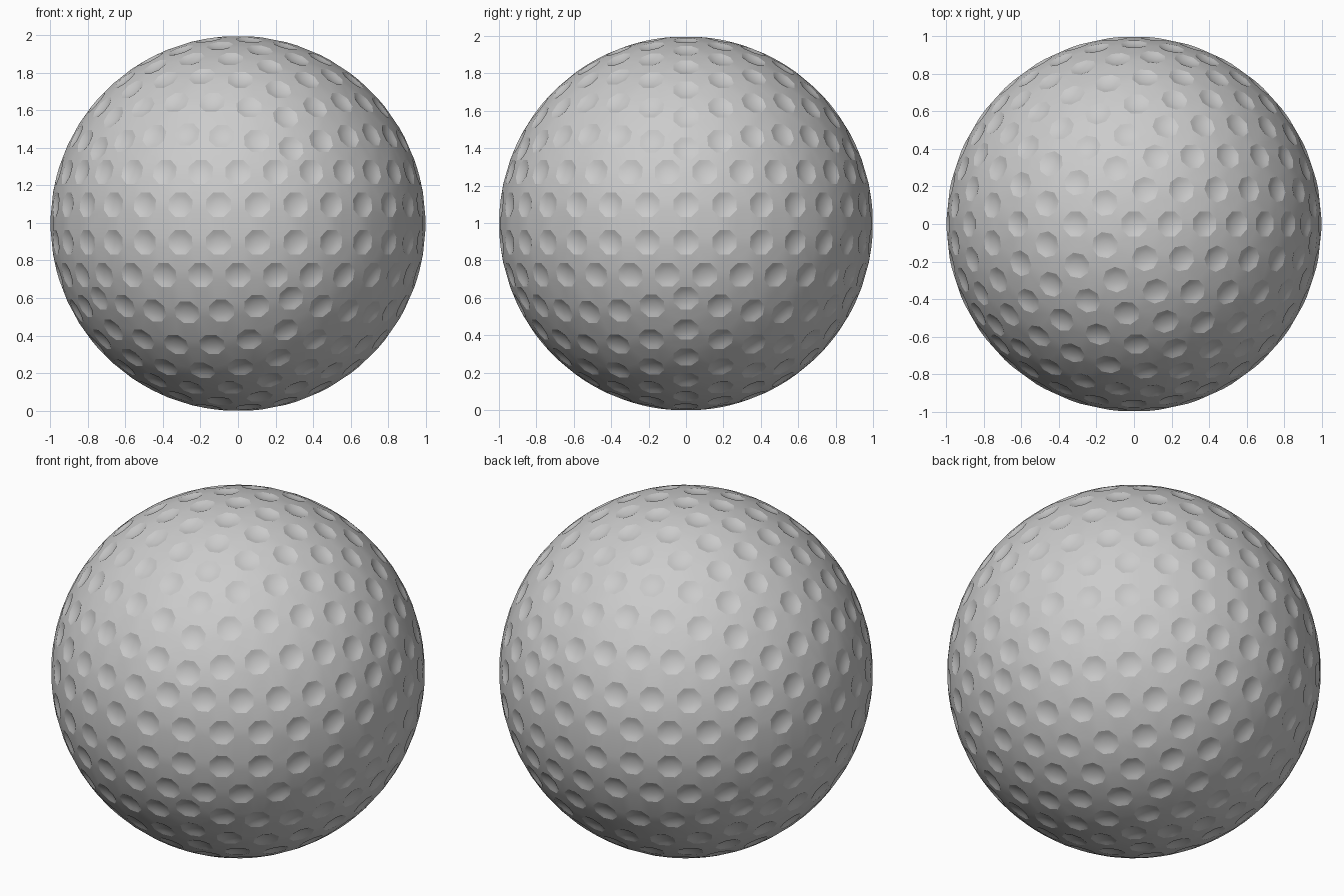
import bpy, bmesh
from math import sin, cos, tau, pi, radians
from mathutils import Vector

if "Cube" in bpy.data.objects:
    bpy.data.objects.remove(bpy.data.objects["Cube"])

STEP = radians(11.07)      # polar step along the five spokes
RIM = radians(4.1)         # angular radius of a dimple
DEPTH = 0.014
SIDES = 8


def on_sphere(polar, az):
    return Vector((sin(polar) * cos(az), sin(polar) * sin(az), cos(polar)))


def slerp(a, b, t):
    w = a.angle(b)
    return (a * sin((1 - t) * w) + b * sin(t * w)) / sin(w)


# Dimple centres of the upper half: pole, five-fold sectors, two straight rows
upper = [Vector((0, 0, 1))]
for k in range(1, 7):
    for s in range(5):
        a = on_sphere(k * STEP, s * tau / 5)
        b = on_sphere(k * STEP, (s + 1) * tau / 5)
        upper += [slerp(a, b, i / k) for i in range(k)]
for lat, phase in ((16.0, 0.5), (5.75, 0.0)):
    upper += [on_sphere(radians(90 - lat), (i + phase) * tau / 30) for i in range(30)]
centres = upper + [Vector((c.x, c.y, -c.z)) for c in upper]

bm = bmesh.new()
tag = bm.verts.layers.int.new("dimple")


def ring(c, ang, drop, idx):
    """Polygon of points around direction c, sunk by drop."""
    side = Vector((0, 0, 1)).cross(c)
    side = side.normalized() if side.length > 1e-4 else Vector((0, 1, 0))
    up = c.cross(side)
    out = []
    for i in range(SIDES):
        t = (i + 0.5) * tau / SIDES
        v = bm.verts.new(c * (cos(RIM) - drop) + (side * cos(t) + up * sin(t)) * sin(ang))
        v[tag] = idx
        out.append(v)
    return out


# Ball skin: hull around all dimple rims
rims = [ring(c, RIM, 0, i) for i, c in enumerate(centres)]
bmesh.ops.convex_hull(bm, input=bm.verts[:], use_existing_faces=False)
caps = [f for f in bm.faces if len({v[tag] for v in f.verts}) == 1]

# Dimple bowls
rim_pairs = []
for i, c in enumerate(centres):
    prev = rims[i]
    for frac in (0.7, 0.36):
        cur = ring(c, RIM * frac, DEPTH * (1 - frac * frac), i)
        for j in range(SIDES):
            n = (j + 1) % SIDES
            bm.faces.new((prev[j], prev[n], cur[n], cur[j]))
        prev = cur
    bm.faces.new(prev)
    rim_pairs += [(rims[i][j], rims[i][(j + 1) % SIDES]) for j in range(SIDES)]
bmesh.ops.delete(bm, geom=caps, context='FACES')
bmesh.ops.recalc_face_normals(bm, faces=bm.faces[:])

# Smooth surface with crisp rims
for f in bm.faces:
    f.smooth = True
for a, b in rim_pairs:
    e = bm.edges.get((a, b))
    if e:
        e.smooth = False

# Stand on the ground
bmesh.ops.translate(bm, verts=bm.verts[:], vec=(0, 0, -min(v.co.z for v in bm.verts)))
mesh = bpy.data.meshes.new("dimpled_ball")
bm.to_mesh(mesh)
bm.free()
ball = bpy.data.objects.new("dimpled_ball", mesh)
bpy.context.collection.objects.link(ball)
